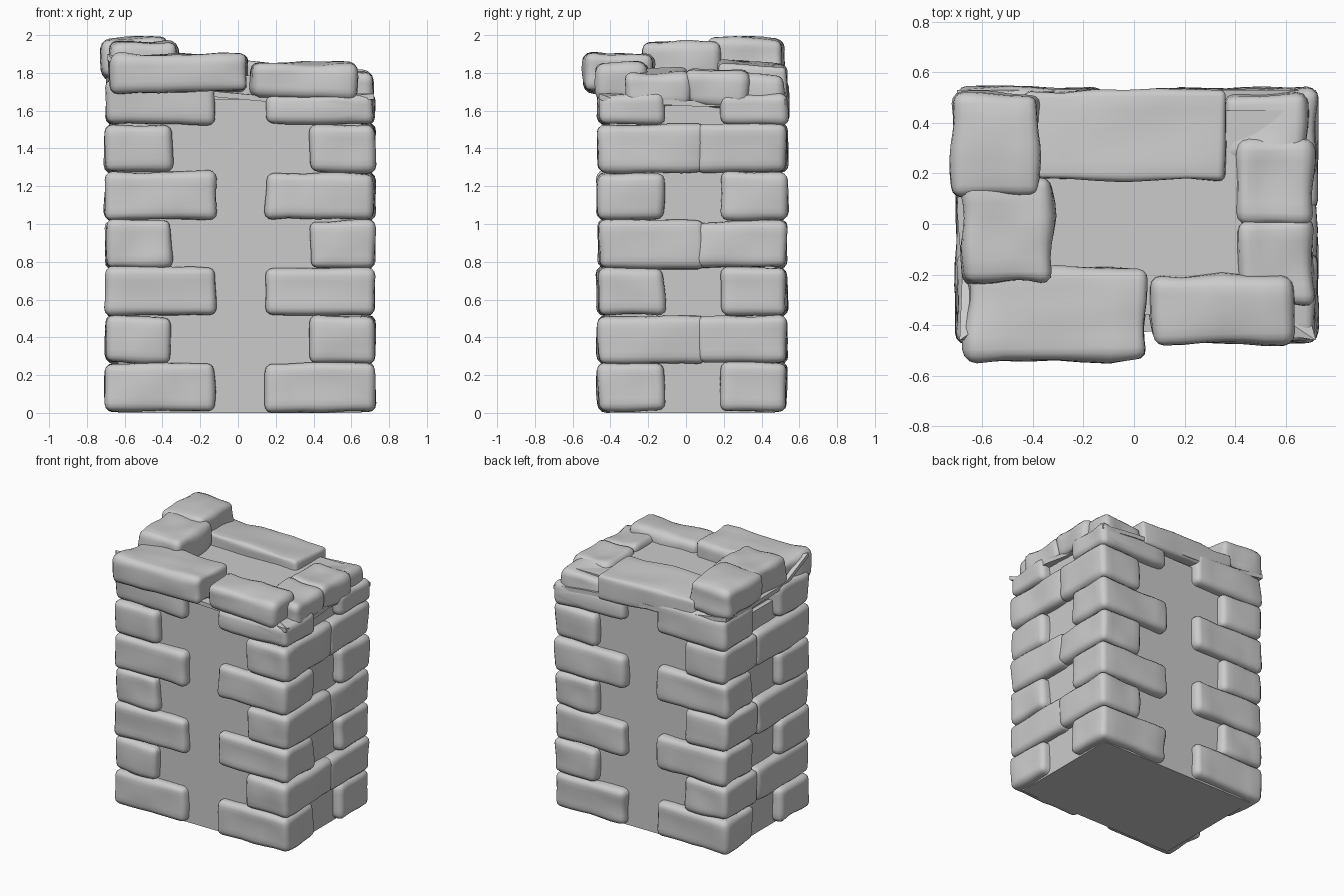
import bpy, bmesh, random
from mathutils import Vector, noise

if "Cube" in bpy.data.objects:
    bpy.data.objects.remove(bpy.data.objects["Cube"])

random.seed(7)


def finish(bm, name, angle=0.7):
    bmesh.ops.recalc_face_normals(bm, faces=bm.faces)
    mesh = bpy.data.meshes.new(name)
    bm.to_mesh(mesh)
    bm.free()
    ob = bpy.data.objects.new(name, mesh)
    bpy.context.collection.objects.link(ob)
    bpy.ops.object.select_all(action='DESELECT')
    ob.select_set(True)
    bpy.context.view_layer.objects.active = ob
    bpy.ops.object.shade_smooth_by_angle(angle=angle)
    return ob


def box(name, lo, hi):
    bm = bmesh.new()
    bmesh.ops.create_cube(bm, size=1)
    for v in bm.verts:
        v.co = Vector([lo[i] if v.co[i] < 0 else hi[i] for i in range(3)])
    return finish(bm, name, 0.5)


def stone(name, lo, hi, rough=0.014, jitter=0.007, bevel=0.04, slope=(0, 0)):
    """Worn block: jittered box, rounded edges, gentle noise on the faces."""
    bm = bmesh.new()
    bmesh.ops.create_cube(bm, size=1)
    mid = (Vector(lo) + Vector(hi)) / 2
    for v in bm.verts:
        p = Vector([lo[i] if v.co[i] < 0 else hi[i] for i in range(3)])
        d = p - mid
        for i in range(3):
            p[i] += random.uniform(-jitter, jitter)
        p.z += slope[0] * d.x + slope[1] * d.y
        v.co = p
    bmesh.ops.bevel(bm, geom=bm.edges[:], offset=bevel, segments=3,
                    profile=0.5, affect='EDGES')
    long_edges = [e for e in bm.edges if e.calc_length() > 0.08]
    bmesh.ops.subdivide_edges(bm, edges=long_edges, cuts=5, use_grid_fill=True)
    bm.normal_update()
    seed = Vector([random.uniform(-50, 50) for _ in range(3)])
    moves = [(v, v.normal * rough * noise.noise(v.co * 5 + seed)) for v in bm.verts]
    for v, m in moves:
        v.co += m
        v.co.z = max(v.co.z, 0.0)
    return finish(bm, name)


# Plain core of the pillar and the raised fill on its top
box("core", (-0.635, -0.405, 0), (0.655, 0.47, 1.66))
box("top_fill", (-0.60, -0.36, 1.6), (0.62, 0.45, 1.785))

# Quoin stones: long in x on even courses, long in y on odd courses
X0, X1, Y0, Y1 = -0.70, 0.722, -0.466, 0.534
STEP = 0.253
for row in range(7):
    z0, z1 = row * STEP + 0.01, (row + 1) * STEP + 0.009
    for right in (0, 1):
        for back in (0, 1):
            if row % 2 == 0:
                lx, ly = 0.58, 0.35
            elif right:
                lx, ly = 0.345, (0.48 if back else 0.57)
            else:
                lx, ly = 0.35, (0.40 if back else 0.62)
            top = z1
            if row == 6:
                top = 1.69 if right else 1.765
            lo = (X1 - lx if right else X0, Y1 - ly if back else Y0, z0)
            hi = (X1 if right else X0 + lx, Y1 if back else Y0 + ly, top)
            stone("corner_stone", lo, hi)

# Loose stones around the top
caps = [
    ("front_left_cap", (-0.67, -0.535, 1.69), (0.06, -0.17, 1.9), (0.0, 0)),
    ("front_right_cap", (0.065, -0.48, 1.665), (0.63, -0.205, 1.85), (-0.03, 0)),
    ("left_front_cap", (-0.68, -0.235, 1.76), (-0.325, 0.18, 1.965), (0.02, 0.03)),
    ("left_back_cap", (-0.72, 0.10, 1.77), (-0.365, 0.525, 1.975), (0.02, -0.04)),
    ("back_right_cap", (0.345, 0.25, 1.62), (0.69, 0.52, 1.80), (0, -0.05)),
    ("right_back_cap", (0.415, 0.0, 1.62), (0.71, 0.33, 1.815), (-0.06, -0.03)),
    ("right_front_cap", (0.415, -0.32, 1.63), (0.71, 0.015, 1.815), (-0.06, 0)),
]
for name, lo, hi, slope in caps:
    stone(name, lo, hi, 0.026, 0.01, 0.045, slope)
stone("back_slab", (-0.43, 0.17, 1.68), (0.365, 0.53, 1.85), 0.015, 0.01, 0.025, (-0.03, -0.05))

# Thin broken mortar bed with a ragged, uneven rim and a raised flake at one corner
rim = [(-0.69, -0.46, 1.90), (-0.58, -0.45, 1.78), (-0.35, -0.43, 1.73), (-0.10, -0.44, 1.70),
       (0.12, -0.42, 1.68), (0.40, -0.44, 1.67), (0.60, -0.44, 1.68),
       (0.72, -0.46, 1.69), (0.69, -0.35, 1.65), (0.71, -0.1, 1.66),
       (0.68, 0.1, 1.65), (0.71, 0.25, 1.66), (0.69, 0.38, 1.63),
       (0.72, 0.53, 1.66), (0.45, 0.53, 1.69), (0.15, 0.53, 1.71),
       (-0.15, 0.53, 1.72), (-0.45, 0.53, 1.75), (-0.70, 0.53, 1.79),
       (-0.69, 0.25, 1.77), (-0.70, 0.05, 1.78), (-0.68, -0.2, 1.77)]
bm = bmesh.new()
rings = []
for dz in (0, -0.03):
    ring = [bm.verts.new((x, y, z + dz)) for x, y, z in rim]
    hub = bm.verts.new((0, 0.02, 1.70 + dz))
    rings.append(ring)
    for a, b in zip(ring, ring[1:] + ring[:1]):
        bm.faces.new((a, b, hub))
up, down = rings
for i in range(len(rim)):
    j = (i + 1) % len(rim)
    bm.faces.new((up[i], down[i], down[j], up[j]))
finish(bm, "mortar_bed", 0.5)
